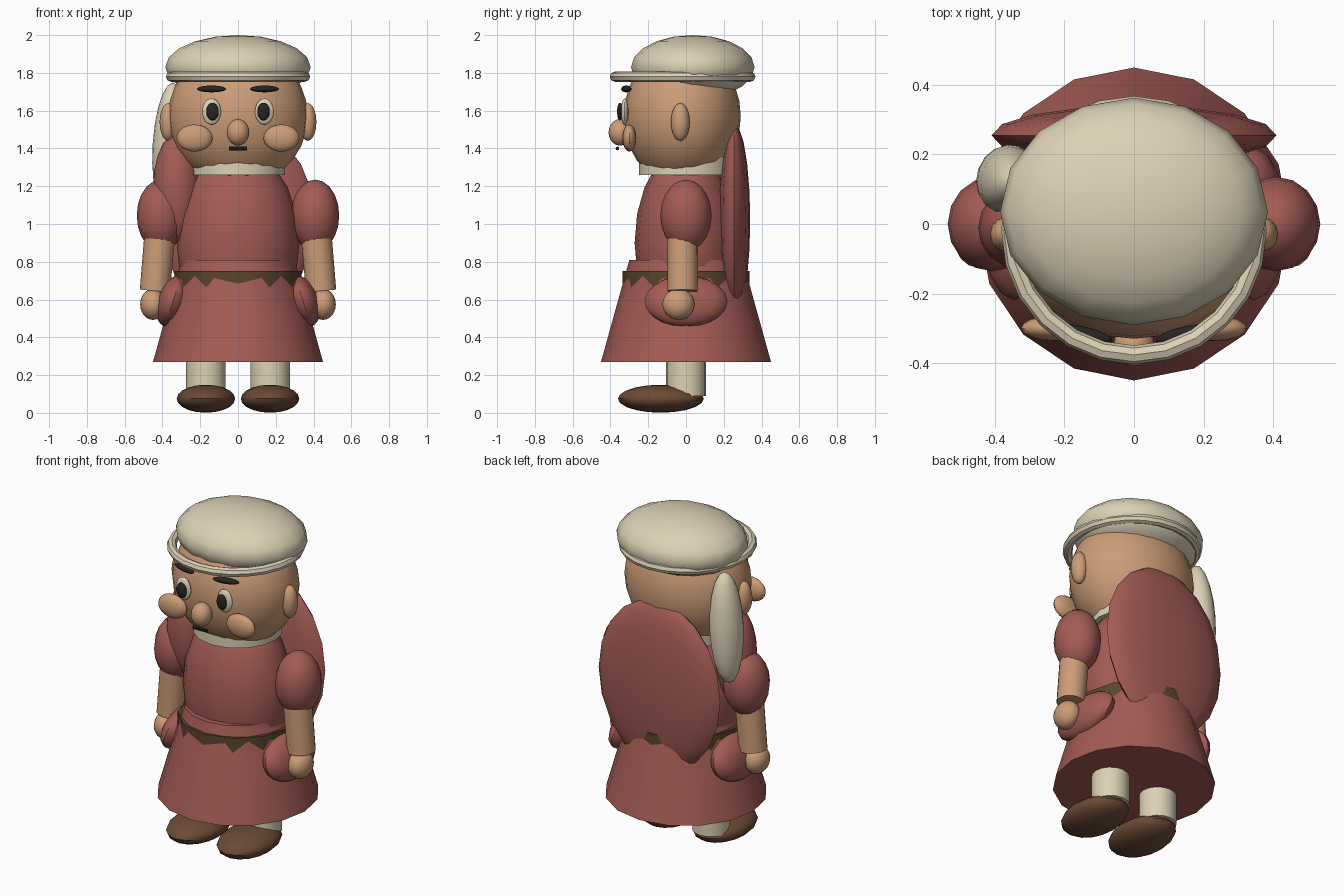
import bpy
import math

cube = bpy.data.objects.get("Cube")
if cube:
    bpy.data.objects.remove(cube, do_unlink=True)


def material(name, rgb):
    mat = bpy.data.materials.new(name)
    mat.use_nodes = True
    mat.diffuse_color = (*rgb, 1)
    mat.node_tree.nodes["Principled BSDF"].inputs["Base Color"].default_value = (*rgb, 1)
    return mat


RED = material("faded red cloth", (0.37, 0.105, 0.091))
SKIN = material("tan skin", (0.61, 0.335, 0.185))
CREAM = material("cream cloth", (0.72, 0.64, 0.47))
SHOE = material("brown leather", (0.147, 0.069, 0.036))
BELT = material("dark belt leather", (0.107, 0.058, 0.027))
DARK = material("charcoal", (0.02, 0.018, 0.016))


def finish(name, mat, scale=(1, 1, 1), rot=(0, 0, 0)):
    ob = bpy.context.object
    ob.name = name
    ob.scale = scale
    ob.rotation_euler = [math.radians(a) for a in rot]
    ob.data.materials.append(mat)
    bpy.ops.object.transform_apply(location=False, rotation=True, scale=True)
    bpy.ops.object.shade_smooth_by_angle(angle=math.radians(40))
    return ob


def ball(name, mat, loc, radii, rot=(0, 0, 0), segments=16, rings=10):
    bpy.ops.mesh.primitive_uv_sphere_add(segments=segments, ring_count=rings, radius=1, location=loc)
    return finish(name, mat, radii, rot)


def tube(name, mat, x, y, low, high, r_low, r_high, sides=16, rot=(0, 0, 0)):
    bpy.ops.mesh.primitive_cone_add(vertices=sides, radius1=r_low, radius2=r_high,
                                    depth=high - low, location=(x, y, (low + high) / 2))
    return finish(name, mat, rot=rot)


# Clothes on the body
tube("skirt", RED, 0, 0, 0.27, 0.81, 0.45, 0.30)
tube("belt", BELT, 0, 0, 0.65, 0.75, 0.335, 0.335, sides=12)
ball("torso", RED, (0, 0, 0.9), (0.325, 0.272, 0.5))
tube("collar", CREAM, 0, 0, 1.26, 1.38, 0.25, 0.25)
ball("cape", RED, (0, 0.255, 1.02), (0.41, 0.085, 0.51))

# Head and hat
ball("head", SKIN, (0, -0.02, 1.57), (0.37, 0.31, 0.37), segments=24, rings=14)
ball("nose", SKIN, (0, -0.35, 1.485), (0.06, 0.06, 0.07))
tube("mouth", DARK, 0, -0.363, 1.353, 1.447, 0.01, 0.01, sides=8, rot=(0, 90, 0))
ball("cap", CREAM, (0, 0.036, 1.83), (0.385, 0.327, 0.17))
bpy.ops.mesh.primitive_torus_add(major_segments=24, minor_segments=8, major_radius=0.355,
                                 minor_radius=0.027, location=(0, -0.018, 1.78))
finish("cap_brim", CREAM, (1, 1.01, 1))

# Hanging cloth on the right side of the head
ball("cap_tail", CREAM, (-0.365, 0.13, 1.42), (0.085, 0.10, 0.33), rot=(0, 4, -20))
ball("shoulder_drape", RED, (-0.325, -0.01, 1.19), (0.125, 0.12, 0.29))

# Mirrored parts
for side, s in (("left", 1), ("right", -1)):
    ball(side + "_ear", SKIN, (s * 0.37, -0.03, 1.54), (0.045, 0.05, 0.10), segments=12)
    ball(side + "_eye", CREAM, (s * 0.14, -0.325, 1.595), (0.05, 0.02, 0.07))
    ball(side + "_pupil", DARK, (s * 0.135, -0.35, 1.595), (0.033, 0.015, 0.047))
    ball(side + "_eyebrow", DARK, (s * 0.14, -0.316, 1.715), (0.08, 0.02, 0.018), rot=(0, 0, s * 14))
    ball(side + "_cheek", SKIN, (s * 0.23, -0.30, 1.455), (0.095, 0.037, 0.072))
    ball(side + "_sleeve", RED, (s * 0.408, 0, 1.045), (0.128, 0.136, 0.19))
    tube(side + "_forearm", SKIN, s * 0.425, -0.018, 0.645, 0.99, 0.08, 0.082, rot=(0, -s * 5, 0))
    ball(side + "_hand", SKIN, (s * 0.45, -0.04, 0.575), (0.068, 0.085, 0.083))
    ball(side + "_pouch", RED, (s * 0.345, 0, 0.59), (0.085, 0.22, 0.14), rot=(0, -s * 18, 0))
    tube(side + "_leg", CREAM, s * 0.17, 0, 0.09, 0.32, 0.105, 0.105)
    ball(side + "_shoe", SHOE, (s * 0.17, -0.133, 0.075), (0.155, 0.227, 0.074))
